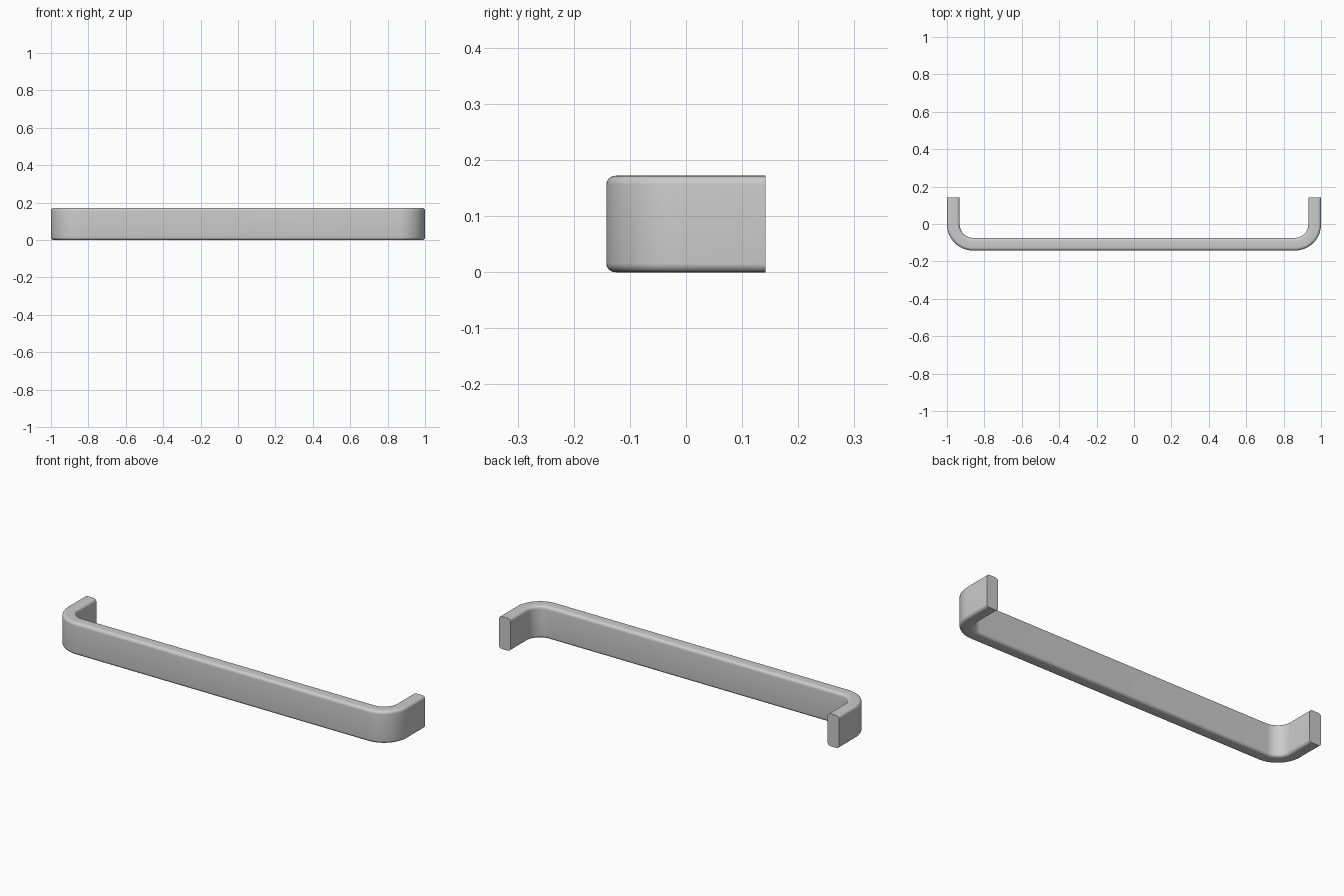
import bpy, bmesh
from math import sin, cos, pi

if "Cube" in bpy.data.objects:
    bpy.data.objects.remove(bpy.data.objects["Cube"])

HALF_X, HALF_Y, HEIGHT = 1.0, 0.142, 0.172
THICK, BEND, ROUND = 0.068, 0.14, 0.016   # bar thickness, outer bend radius, edge rounding

# Rounded-rectangle cross-section: (inward offset from outer face, z)
profile = []
for cx, cz, start in ((THICK - ROUND, HEIGHT - ROUND, 0), (ROUND, HEIGHT - ROUND, 1),
                      (ROUND, ROUND, 2), (THICK - ROUND, ROUND, 3)):
    for i in range(7):
        a = (start + i / 6) * pi / 2
        profile.append((cx + ROUND * cos(a), cz + ROUND * sin(a)))

# U-shaped path of the outer face: (x, y, outward normal x, outward normal y)
half = [(HALF_X, HALF_Y, 1, 0)]
for i in range(17):
    a = -i / 16 * pi / 2
    half.append((HALF_X - BEND + BEND * cos(a), -HALF_Y + BEND + BEND * sin(a), cos(a), sin(a)))
path = half + [(-x, y, -nx, ny) for x, y, nx, ny in reversed(half)]

# Sweep the section along the path and cap the mounting ends
bm = bmesh.new()
rings = [[bm.verts.new((x - nx * d, y - ny * d, z)) for d, z in profile]
         for x, y, nx, ny in path]
n = len(profile)
for r0, r1 in zip(rings, rings[1:]):
    for i in range(n):
        j = (i + 1) % n
        bm.faces.new((r0[i], r0[j], r1[j], r1[i]))
bm.faces.new(rings[0])
bm.faces.new(rings[-1])
bmesh.ops.recalc_face_normals(bm, faces=bm.faces)

mesh = bpy.data.meshes.new("pull_handle")
bm.to_mesh(mesh)
bm.free()
handle = bpy.data.objects.new("pull_handle", mesh)
bpy.context.collection.objects.link(handle)
bpy.context.view_layer.objects.active = handle
handle.select_set(True)
bpy.ops.object.shade_smooth_by_angle(angle=pi / 6)
